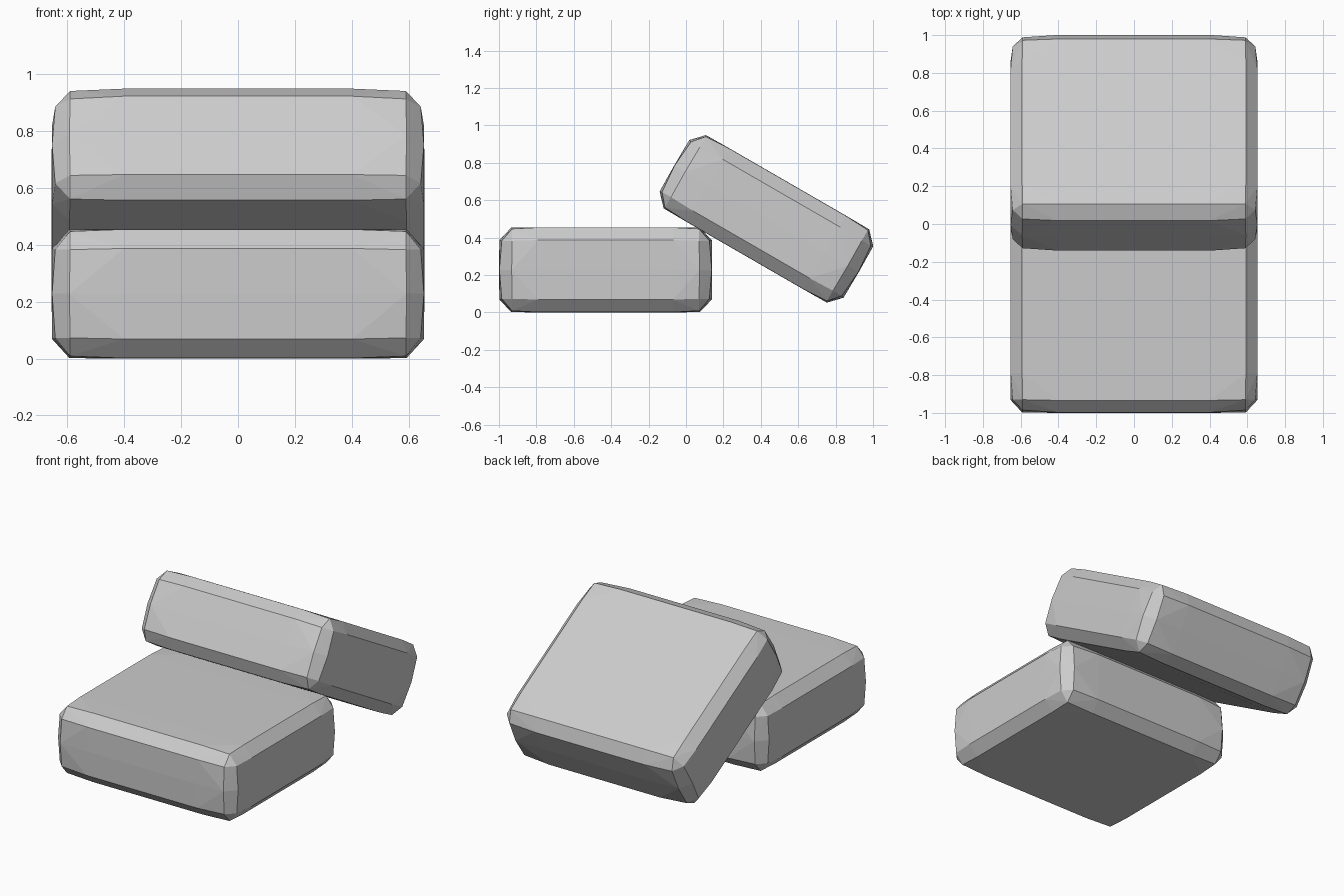
import bpy, bmesh, math
from itertools import product

if "Cube" in bpy.data.objects:
    bpy.data.objects.remove(bpy.data.objects["Cube"])

CORNER = (0.59, 0.50, 0.155)   # half extents of each flat panel's corners
INNER = (0.40, 0.36, 0.0)      # inner panel stations where the bulge peaks
EDGE = (0.642, 0.555, 0.219)   # panel distance from centre at its corners
PEAK = (0.655, 0.570, 0.2275)  # panel distance from centre at full bulge


def cushion_points():
    """Points of six gently bulging panels, separated by chamfers."""
    pts = set()
    for axis in range(3):
        u, v = [a for a in range(3) if a != axis]
        for su, sv, s in product((-1, 1), repeat=3):
            for iu, iv in product((0, 1), repeat=2):
                p = [0.0, 0.0, 0.0]
                p[u] = su * (INNER[u] if iu else CORNER[u])
                p[v] = sv * (INNER[v] if iv else CORNER[v])
                # panel rims bow outward a little along their length
                if iu and not iv:
                    p[v] += sv * 0.004
                if iv and not iu:
                    p[u] += su * 0.002
                t = (0.0, 0.85, 1.0)[iu + iv]
                p[axis] = s * (EDGE[axis] + t * (PEAK[axis] - EDGE[axis]))
                pts.add(tuple(round(c, 4) for c in p))
    return sorted(pts)


def cushion(name, location, tilt):
    bm = bmesh.new()
    for p in cushion_points():
        bm.verts.new(p)
    bmesh.ops.convex_hull(bm, input=bm.verts[:])
    loose = [v for v in bm.verts if not v.link_faces]
    bmesh.ops.delete(bm, geom=loose, context='VERTS')
    bmesh.ops.dissolve_limit(bm, angle_limit=math.radians(0.5),
                             verts=bm.verts[:], edges=bm.edges[:])
    bmesh.ops.recalc_face_normals(bm, faces=bm.faces[:])
    mesh = bpy.data.meshes.new(name)
    bm.to_mesh(mesh)
    bm.free()
    ob = bpy.data.objects.new(name, mesh)
    ob.location = location
    ob.rotation_euler.x = math.radians(tilt)
    bpy.context.collection.objects.link(ob)
    return ob


# Flat cushion on the ground, second one leaning over its back edge
cushion("lower_cushion", (0, -0.43, 0.2275), 0)
cushion("leaning_cushion", (0, 0.43, 0.50), -30)
